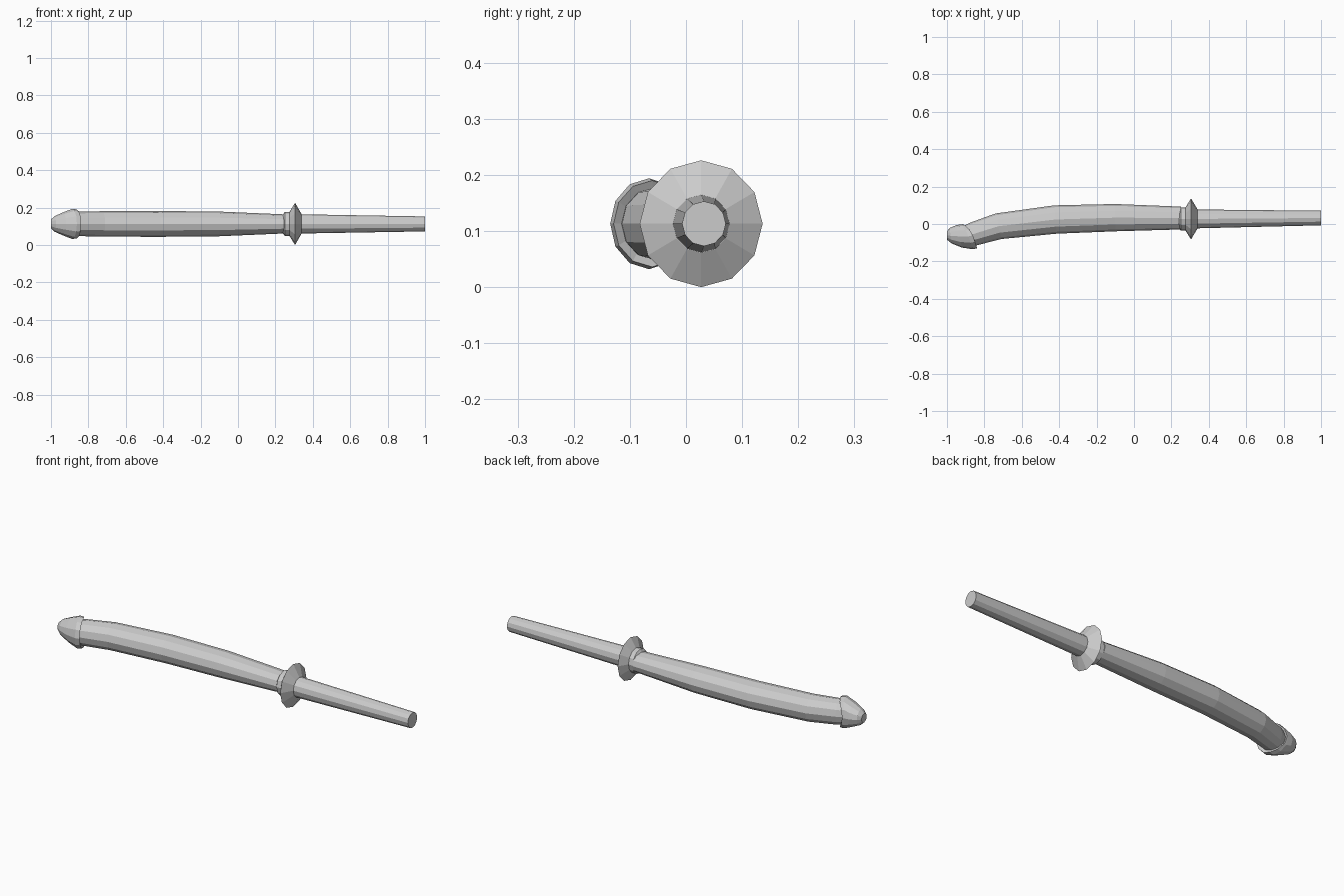
import bpy, bmesh, math
from mathutils import Vector

cube = bpy.data.objects.get("Cube")
if cube:
    bpy.data.objects.remove(cube)

SIDES = 12
AXIS_Z = 0.113

grey = bpy.data.materials.new("plain grey")
grey.use_nodes = True
colour = (0.6, 0.6, 0.6, 1)
grey.diffuse_color = colour
grey.node_tree.nodes["Principled BSDF"].inputs["Base Color"].default_value = colour


def loft(name, sections):
    """Skin rings given as (x, y, turn, y radius, z radius, notch), with flat ends."""
    bm = bmesh.new()
    rings = []
    for x, y, turn, ry, rz, notch in sections:
        along = Vector((math.cos(turn), math.sin(turn), 0))
        across = Vector((-math.sin(turn), math.cos(turn), 0))
        ring = []
        for i in range(SIDES):
            a = math.tau * i / SIDES
            s, c = math.sin(a), math.cos(a)
            p = Vector((x, y, AXIS_Z + rz * c)) + across * ry * s
            p -= along * notch * max(0, s) ** 2   # rim sweeps forward at the back
            ring.append(bm.verts.new(p))
        rings.append(ring)
    for r, q in zip(rings, rings[1:]):
        for i in range(SIDES):
            j = (i + 1) % SIDES
            bm.faces.new((r[i], r[j], q[j], q[i]))
    bm.faces.new(rings[0])
    bm.faces.new(rings[-1])
    bmesh.ops.recalc_face_normals(bm, faces=bm.faces)
    mesh = bpy.data.meshes.new(name)
    bm.to_mesh(mesh)
    bm.free()
    mesh.materials.append(grey)
    obj = bpy.data.objects.new(name, mesh)
    bpy.context.collection.objects.link(obj)
    return obj


# Curved main shaft
loft("shaft", [
    (-0.90, -0.066, 0.33, 0.055, 0.060, 0),
    (-0.86, -0.054, 0.32, 0.063, 0.065, 0),
    (-0.725, -0.012, 0.22, 0.070, 0.068, 0),
    (-0.42, 0.024, 0.08, 0.076, 0.069, 0),
    (-0.10, 0.034, 0.02, 0.073, 0.066, 0),
    (0.25, 0.032, 0, 0.061, 0.051, 0),
])

# Rounded end cap with an overhanging rim
loft("end_cap", [
    (-1.0, -0.062, 0.02, 0.022, 0.024, 0),
    (-0.98, -0.063, 0.15, 0.042, 0.042, 0),
    (-0.935, -0.066, 0.25, 0.062, 0.062, 0),
    (-0.885, -0.066, 0.33, 0.073, 0.081, 0.015),
    (-0.862, -0.060, 0.33, 0.073, 0.077, 0.03),
    (-0.870, -0.060, 0.33, 0.055, 0.058, 0.03),
])

# Turned guard with a sharp edge
guard_profile = [(0.24, 0.050), (0.25, 0.064), (0.275, 0.064),
                 (0.305, 0.113), (0.34, 0.052)]
loft("guard", [(x, 0.027, 0, r * 0.97, r, 0) for x, r in guard_profile])

# Tapered handle
loft("handle", [(0.30, 0.027, 0, 0.051, 0.052, 0),
                (1.0, 0.032, 0, 0.039, 0.040, 0)])
